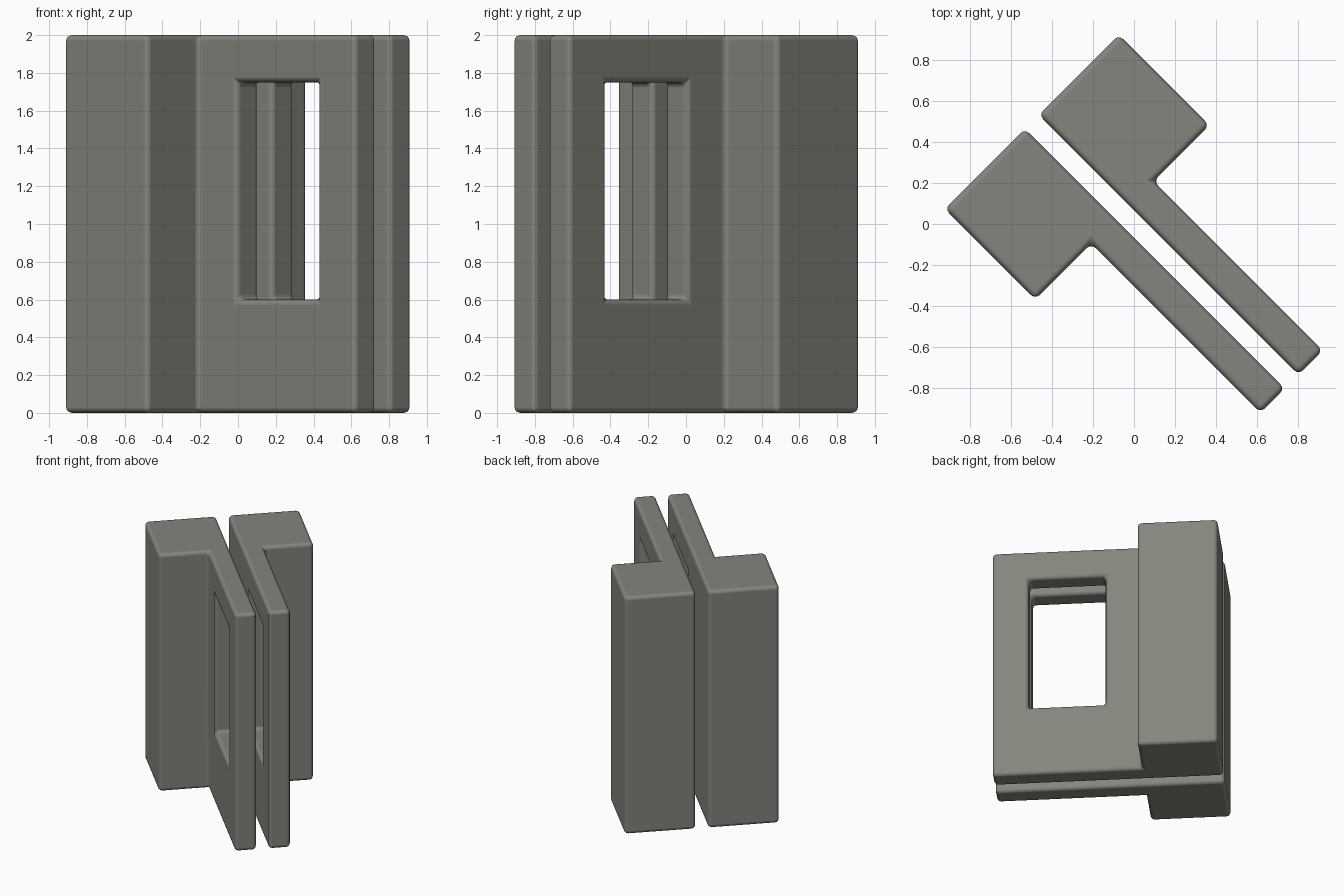
import bpy, bmesh
from math import sqrt

if "Cube" in bpy.data.objects:
    bpy.data.objects.remove(bpy.data.objects["Cube"])

# Local frame: u runs along the panels, v across them, turned 45 degrees
U = [-0.705, -0.08, 0.205, 0.805, 1.087]   # block | panel | window | panel
V = [0.048, 0.215, 0.60]                   # gap side, panel outside, block outside
Z = [0.0, 0.60, 1.75, 2.0]                 # window sits in the middle layer

mat = bpy.data.materials.new("warm grey")
mat.diffuse_color = (0.235, 0.232, 0.205, 1)
mat.use_nodes = True
mat.node_tree.nodes["Principled BSDF"].inputs["Base Color"].default_value = mat.diffuse_color


def solid(i, j, k):
    """Which grid cells are filled."""
    if i == 0:
        return True                        # thick block
    return j == 0 and not (i == 2 and k == 1)   # thin panel with window


def build(name, side):
    bm = bmesh.new()
    verts, quads = {}, {}
    for i in range(4):
        for j in range(2):
            for k in range(3):
                if not solid(i, j, k):
                    continue
                c = [(i + a, j + b, k + d) for a in (0, 1) for b in (0, 1) for d in (0, 1)]
                for q in ((0, 1, 3, 2), (4, 6, 7, 5), (0, 4, 5, 1),
                          (2, 3, 7, 6), (0, 2, 6, 4), (1, 5, 7, 3)):
                    loop = [c[n] for n in q]
                    key = frozenset(loop)
                    # a face shared by two cells is internal, so it is dropped
                    if key in quads:
                        del quads[key]
                    else:
                        quads[key] = loop
    for loop in quads.values():
        for p in loop:
            if p not in verts:
                u, v, z = U[p[0]], side * V[p[1]], Z[p[2]]
                verts[p] = bm.verts.new(((u + v) / sqrt(2), (v - u) / sqrt(2), z))
        bm.faces.new([verts[p] for p in loop])
    bmesh.ops.recalc_face_normals(bm, faces=bm.faces)
    for f in bm.faces:
        f.smooth = True
    me = bpy.data.meshes.new(name)
    bm.to_mesh(me)
    bm.free()
    me.materials.append(mat)
    ob = bpy.data.objects.new(name, me)
    bpy.context.collection.objects.link(ob)
    # soft rounded edges
    bev = ob.modifiers.new("rounded edges", 'BEVEL')
    bev.width = 0.03
    bev.segments = 3
    bev.limit_method = 'ANGLE'
    bev.harden_normals = True
    return ob


# Two mirrored halves with a narrow gap between them
build("back_half", 1)
build("front_half", -1)
